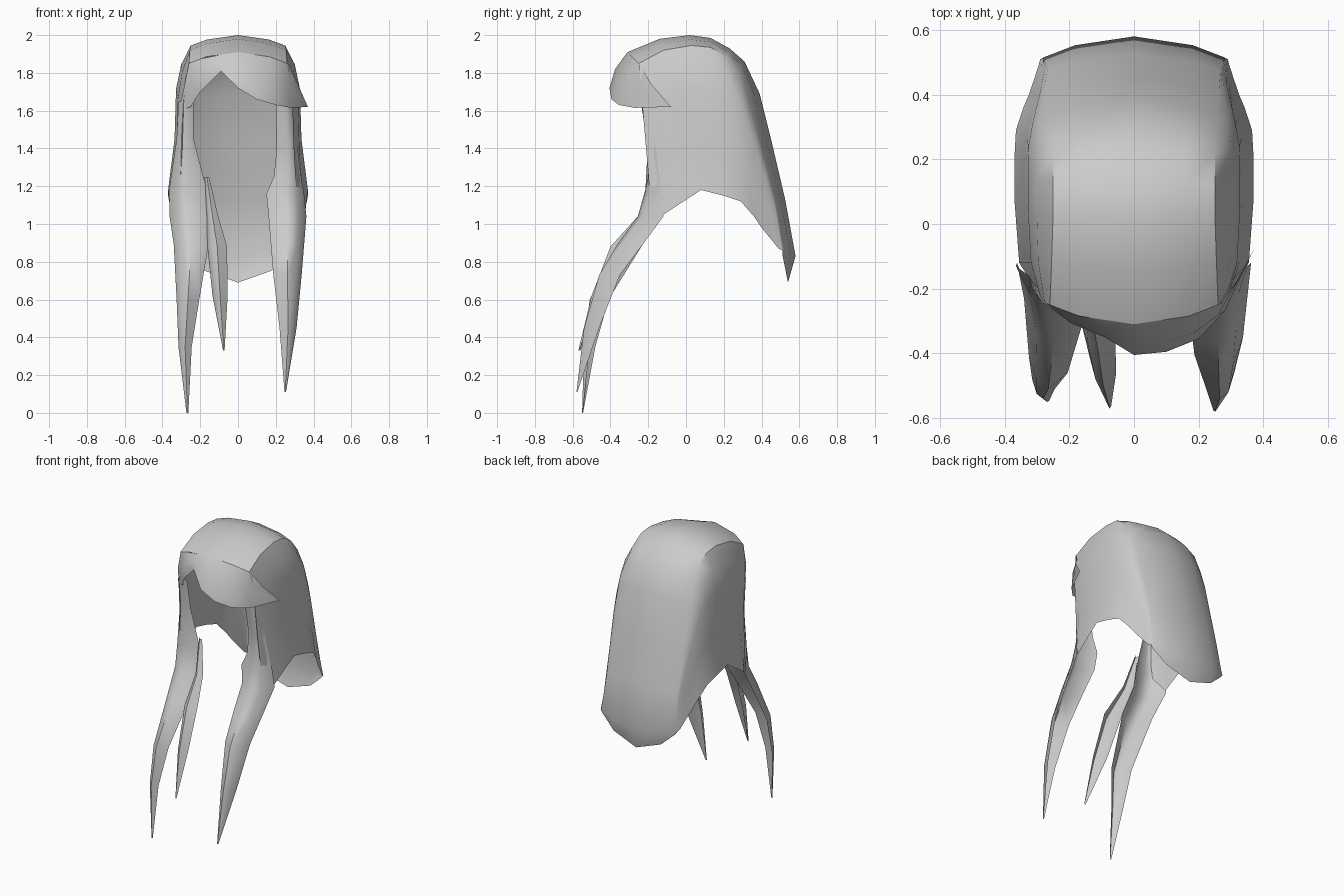
import bpy
import bmesh
from math import radians
from mathutils import Vector

default_cube = bpy.data.objects.get("Cube")
if default_cube:
    bpy.data.objects.remove(default_cube, do_unlink=True)

# Single plain grey
grey = bpy.data.materials.new("plain_grey")
grey.use_nodes = True
colour = (0.6, 0.6, 0.6, 1)
grey.diffuse_color = colour
grey.node_tree.nodes["Principled BSDF"].inputs["Base Color"].default_value = colour


def sheet(name, rows, crease=35):
    """Skin an open surface over rows of points."""
    bm = bmesh.new()
    grid = [[bm.verts.new(point) for point in row] for row in rows]
    for upper, lower in zip(grid, grid[1:]):
        for i in range(len(upper) - 1):
            bm.faces.new((upper[i], lower[i], lower[i + 1], upper[i + 1]))
    bmesh.ops.remove_doubles(bm, verts=bm.verts, dist=0.001)
    bmesh.ops.recalc_face_normals(bm, faces=bm.faces)
    mesh = bpy.data.meshes.new(name)
    bm.to_mesh(mesh)
    bm.free()
    mesh.materials.append(grey)
    obj = bpy.data.objects.new(name, mesh)
    bpy.context.collection.objects.link(obj)
    bpy.ops.object.select_all(action="DESELECT")
    obj.select_set(True)
    bpy.context.view_layer.objects.active = obj
    bpy.ops.object.shade_smooth_by_angle(angle=radians(crease))


# Hood stations, front to back:
# crown (y, z), crown edge (x, y, z), side hem (x, y, z), side swell
stations = [
    ((-.31, 1.91), (.26, -.25, 1.85), (.31, -.19, 1.15), .3),
    ((-.14, 1.98), (.255, -.12, 1.92), (.355, -.12, 1.05), .8),
    ((.02, 2.0), (.25, .03, 1.945), (.37, .08, 1.18), 1),
    ((.13, 1.985), (.25, .13, 1.935), (.37, .20, 1.15), 1),
    ((.23, 1.93), (.25, .22, 1.88), (.365, .29, 1.12), 1),
    ((.31, 1.86), (.255, .28, 1.8), (.342, .36, 1.04), .8),
    ((.39, 1.69), (.26, .33, 1.66), (.325, .40, .98), .6),
    ((.45, 1.45), (.262, .40, 1.4), (.308, .45, .92), .3),
    ((.525, 1.13), (.268, .475, 1.1), (.295, .49, .87), 0),
    ((.58, .83), (.28, .515, .86), (.29, .51, .86), 0),
    ((.54, .69), (.275, .51, .84), (.29, .51, .86), 0),
]


def hood_row(crown, edge, hem, swell):
    """One arch from the right hem over the crown to the left hem."""
    crown, edge, hem = Vector((0, *crown)), Vector(edge), Vector(hem)
    shoulder = crown.lerp(edge, .42)
    shoulder.x = edge.x * .65
    half = [shoulder, edge]
    for t, bulge in ((.13, .035), (.3, .042), (.65, .008)):
        half.append(edge.lerp(hem, t) + Vector((bulge * swell, 0, 0)))
    half.append(hem)
    mirrored = [Vector((-p.x, p.y, p.z)) for p in reversed(half)]
    return mirrored + [crown] + half


sheet("hood", [hood_row(*station) for station in stations])

# Swept fringe: top x, then the lower edge point
fringe_columns = [
    (-.26, (-.31, -.20, 1.6)),
    (-.25, (-.25, -.24, 1.62)),
    (-.19, (-.2, -.30, 1.7)),
    (-.09, (-.09, -.35, 1.81)),
    (0, (0, -.405, 1.72)),
    (.09, (.1, -.395, 1.66)),
    (.17, (.2, -.355, 1.63)),
    (.24, (.28, -.27, 1.615)),
    (.265, (.37, -.08, 1.62)),
]
fringe_rows = [[], [], []]
for x, low in fringe_columns:
    # Follows the front arch of the hood
    bend = max(.42 * abs(x) / .169, .42 + .58 * (abs(x) - .169) / .091)
    top = Vector((x, -.31 + .06 * bend, 1.91 - .06 * bend))
    low = Vector(low)
    middle = top.lerp(low, .5) + Vector((0, -.018, .005))
    for row, point in zip(fringe_rows, (top, middle, low)):
        row.append(point)
sheet("fringe", fringe_rows)


def lock(name, side, sections):
    """Hanging lock with a ridged front; sections are z, x, half width, front y, back y."""
    rows = []
    for z, x, half, front, back in sections:
        inner_y = (front + back) / 2
        rows.append([
            (side * (x + half), back, z),
            (side * (x + half * .6), (front + inner_y) / 2, z),
            (side * x, front, z),
            (side * (x - half), inner_y, z),
        ])
    sheet(name, rows, 60)


lock("left_lock", 1, [
    (1.65, .245, .045, -.24, -.2),
    (1.4, .26, .055, -.2, -.16),
    (1.25, .262, .072, -.2, -.14),
    (1.16, .25, .1, -.22, -.13),
    (1.04, .262, .1, -.255, -.12),
    (.89, .262, .088, -.365, -.23),
    (.73, .262, .075, -.46, -.35),
    (.45, .265, .045, -.54, -.46),
    (.11, .25, .004, -.58, -.575),
])
lock("right_lock", -1, [
    (1.65, .275, .04, -.23, -.2),
    (1.45, .28, .045, -.2, -.16),
    (1.18, .265, .1, -.215, -.13),
    (1.04, .26, .102, -.255, -.12),
    (.89, .248, .092, -.365, -.23),
    (.6, .265, .06, -.51, -.41),
    (.35, .28, .035, -.54, -.48),
    (0, .268, .005, -.55, -.545),
])
lock("right_inner_lock", -1, [
    (1.25, .165, .012, -.18, -.16),
    (1.04, .135, .03, -.255, -.2),
    (.88, .11, .052, -.4, -.31),
    (.62, .095, .04, -.5, -.42),
    (.33, .075, .004, -.57, -.56),
])
